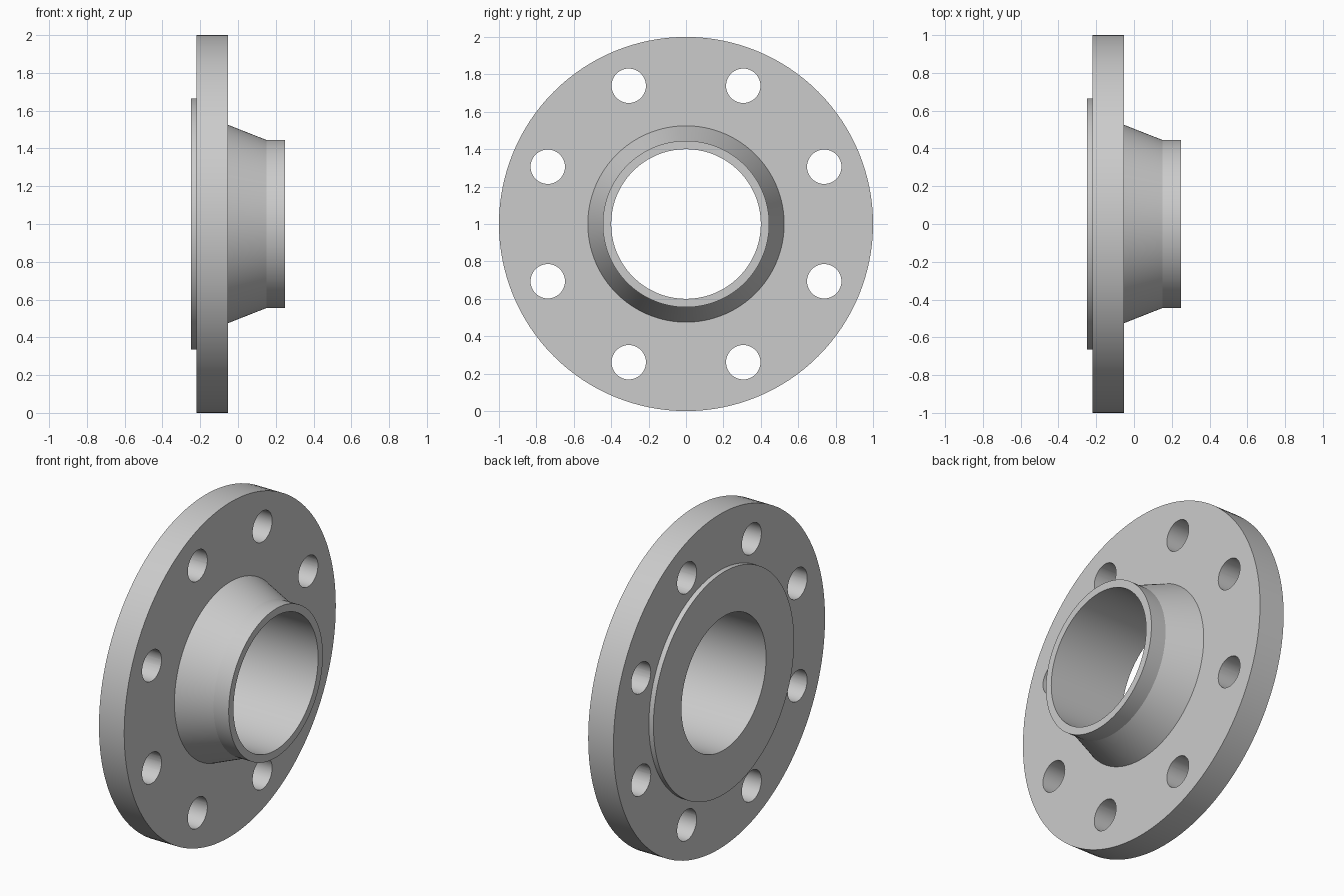
import bpy, bmesh, math
from mathutils import Matrix, Vector

if "Cube" in bpy.data.objects:
    bpy.data.objects.remove(bpy.data.objects["Cube"], do_unlink=True)

CENTRE = Vector((0, 0, 1))
BOLT_COUNT, BOLT_CIRCLE, BOLT_RADIUS = 8, 0.80, 0.092

# Plain steel
steel = bpy.data.materials.new("steel_grey")
steel.use_nodes = True
colour = (0.6, 0.6, 0.6, 1)
steel.diffuse_color = colour
steel.node_tree.nodes["Principled BSDF"].inputs["Base Color"].default_value = colour


def make_object(name, bm):
    bmesh.ops.recalc_face_normals(bm, faces=bm.faces)
    mesh = bpy.data.meshes.new(name)
    bm.to_mesh(mesh)
    bm.free()
    mesh.materials.append(steel)
    obj = bpy.data.objects.new(name, mesh)
    bpy.context.collection.objects.link(obj)
    return obj


# Weld neck flange: closed cross-section (x, radius) revolved about the x axis
profile = [(-0.25, 0.40), (-0.25, 0.665), (-0.22, 0.665), (-0.22, 1.0),
           (-0.053, 1.0), (-0.053, 0.525), (0.15, 0.445), (0.25, 0.445),
           (0.25, 0.40)]
bm = bmesh.new()
ring = [bm.verts.new((x, 0, 1 + r)) for x, r in profile]
edges = [bm.edges.new((a, b)) for a, b in zip(ring, ring[1:] + ring[:1])]
bmesh.ops.spin(bm, geom=ring + edges, cent=CENTRE, axis=(1, 0, 0),
               angle=math.tau, steps=128, use_merge=True)
bmesh.ops.remove_doubles(bm, verts=bm.verts, dist=0.0001)
flange = make_object("flange", bm)

# Bolt hole cutters, straddling the vertical centre line
bm = bmesh.new()
for i in range(BOLT_COUNT):
    angle = math.tau * (i + 0.5) / BOLT_COUNT
    spot = CENTRE + BOLT_CIRCLE * Vector((0, math.cos(angle), math.sin(angle)))
    spot.x = -0.135
    bmesh.ops.create_cone(
        bm, cap_ends=True, segments=48, radius1=BOLT_RADIUS,
        radius2=BOLT_RADIUS, depth=0.4,
        matrix=Matrix.Translation(spot) @ Matrix.Rotation(math.pi / 2, 4, 'Y'))
cutter = make_object("bolt_hole_cutter", bm)

# Cut the holes, then drop the cutter
bpy.ops.object.select_all(action='DESELECT')
bpy.context.view_layer.objects.active = flange
flange.select_set(True)
cut = flange.modifiers.new("bolt_holes", 'BOOLEAN')
cut.operation = 'DIFFERENCE'
cut.solver = 'EXACT'
cut.object = cutter
bpy.ops.object.modifier_apply(modifier=cut.name)
bpy.data.objects.remove(cutter, do_unlink=True)

bpy.ops.object.shade_smooth_by_angle(angle=math.radians(15))
